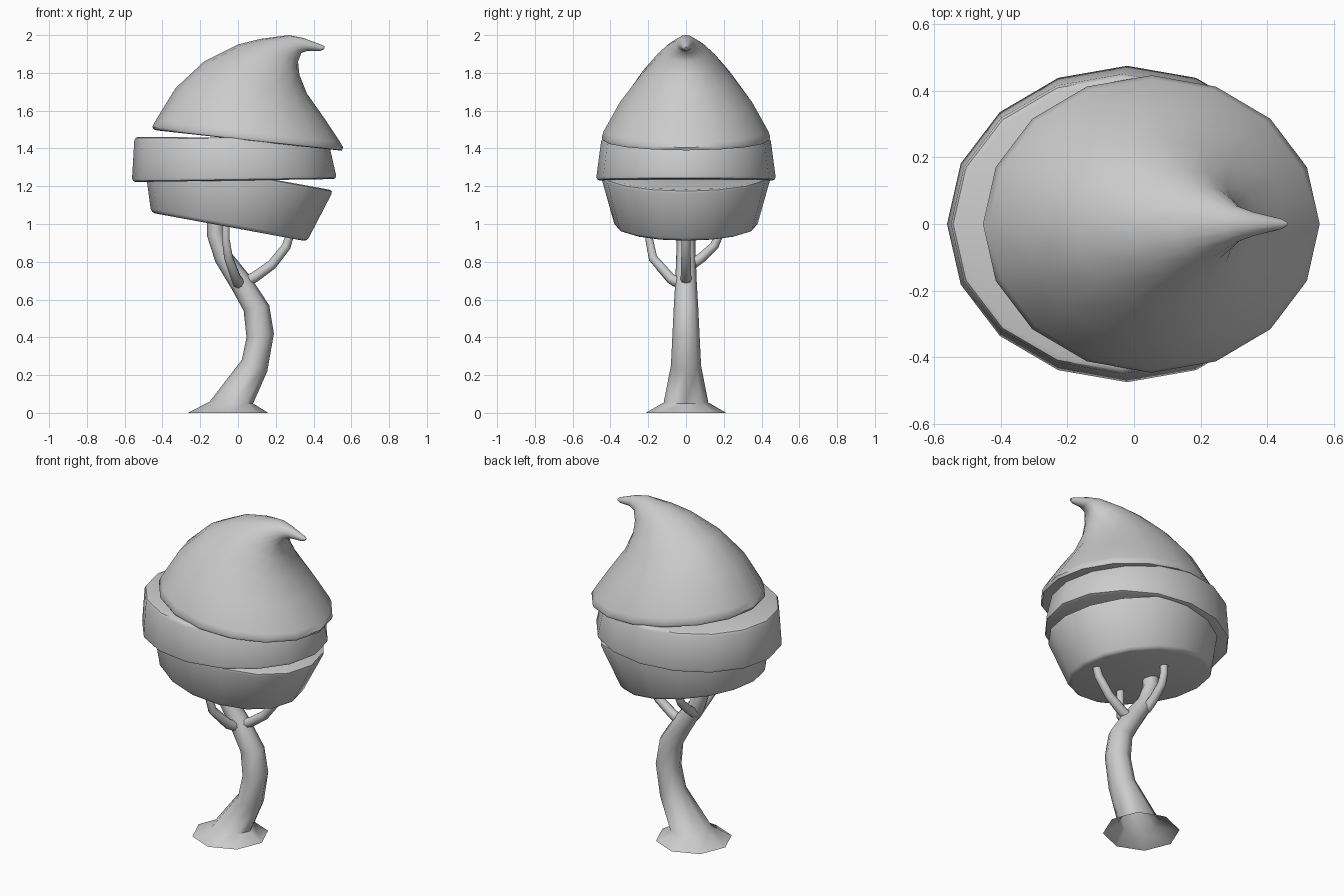
import bpy
import bmesh
from math import cos, sin, pi, radians

old = bpy.data.objects.get("Cube")
if old:
    bpy.data.objects.remove(old, do_unlink=True)

grey = bpy.data.materials.new("plain grey")
grey.use_nodes = True
COLOUR = (0.6, 0.6, 0.6, 1)
grey.diffuse_color = COLOUR
grey.node_tree.nodes["Principled BSDF"].inputs["Base Color"].default_value = COLOUR


def activate(obj):
    bpy.ops.object.select_all(action='DESELECT')
    obj.select_set(True)
    bpy.context.view_layer.objects.active = obj


def loft(name, rings, sides, smooth, bottom=True, bevel=0):
    """Skin tilted oval rings: left x, left z, right x, right z, half depth."""
    bm = bmesh.new()
    loops = []
    for xl, zl, xr, zr, depth in rings:
        loop = []
        for i in range(sides):
            a = 2 * pi * i / sides
            t = (1 + cos(a)) / 2
            loop.append(bm.verts.new((xl + (xr - xl) * t, depth * sin(a),
                                      zl + (zr - zl) * t)))
        loops.append(loop)
    for low, high in zip(loops, loops[1:]):
        for i in range(sides):
            j = (i + 1) % sides
            bm.faces.new((low[i], low[j], high[j], high[i]))
    if bottom:
        bm.faces.new(loops[0][::-1])
    bm.faces.new(loops[-1])
    mesh = bpy.data.meshes.new(name)
    bm.to_mesh(mesh)
    bm.free()
    mesh.materials.append(grey)
    obj = bpy.data.objects.new(name, mesh)
    bpy.context.collection.objects.link(obj)
    activate(obj)
    if bevel:
        mod = obj.modifiers.new("rounded rim", 'BEVEL')
        mod.width = bevel
        mod.segments = 2
        mod.limit_method = 'ANGLE'
        mod.angle_limit = radians(50)
        bpy.ops.object.modifier_apply(modifier=mod.name)
    bpy.ops.object.shade_smooth_by_angle(angle=radians(smooth))
    return obj


def branch(name, points):
    """Tapering bent tube through a few points: x, y, z, radius."""
    curve = bpy.data.curves.new(name, 'CURVE')
    curve.dimensions = '3D'
    curve.bevel_depth = 1
    curve.bevel_resolution = 2
    curve.use_fill_caps = True
    spline = curve.splines.new('POLY')
    spline.points.add(len(points) - 1)
    for p, (x, y, z, r) in zip(spline.points, points):
        p.co = (x, y, z, 1)
        p.radius = r
    curve.materials.append(grey)
    obj = bpy.data.objects.new(name, curve)
    bpy.context.collection.objects.link(obj)
    activate(obj)
    bpy.ops.object.convert(target='MESH')
    bpy.ops.object.shade_smooth_by_angle(angle=radians(65))


# Bent trunk with a flared foot
loft("trunk", [
    (-0.265, 0, 0.16, 0, 0.213),
    (-0.15, 0.06, 0.08, 0.05, 0.118),
    (0.02, 0.28, 0.155, 0.22, 0.08),
    (0.045, 0.40, 0.19, 0.42, 0.072),
    (0.03, 0.54, 0.165, 0.57, 0.065),
    (-0.03, 0.65, 0.06, 0.73, 0.057),
    (-0.12, 0.80, -0.03, 0.84, 0.052),
    (-0.165, 0.94, -0.075, 0.95, 0.048),
    (-0.165, 1.02, -0.075, 1.01, 0.046),
], 8, 75, bottom=False)

# Three branches holding the crown
branch("side_branch", [(0.03, 0, 0.69, 0.03), (0.09, 0, 0.72, 0.028),
                       (0.18, 0, 0.785, 0.026), (0.255, 0, 0.88, 0.024),
                       (0.28, 0, 0.96, 0.022)])
branch("front_branch", [(0.01, -0.02, 0.68, 0.032), (-0.01, -0.08, 0.71, 0.028),
                        (-0.05, -0.175, 0.82, 0.025), (-0.065, -0.195, 0.92, 0.022),
                        (-0.065, -0.195, 1.01, 0.022)])
branch("back_branch", [(-0.07, 0.02, 0.78, 0.03), (-0.075, 0.08, 0.82, 0.026),
                       (-0.075, 0.15, 0.885, 0.024), (-0.07, 0.175, 0.94, 0.022),
                       (-0.07, 0.175, 1.01, 0.022)])

# Crown: tilted cup, flat band and curled cap
loft("crown_cup", [(-0.46, 1.06, 0.365, 0.908, 0.375),
                   (-0.50, 1.36, 0.505, 1.178, 0.455)], 16, 40, bevel=0.02)
loft("crown_band", [(-0.562, 1.222, 0.524, 1.238, 0.477),
                    (-0.548, 1.462, 0.475, 1.452, 0.447)], 16, 40, bevel=0.02)
loft("crown_cap", [
    (-0.425, 1.495, 0.53, 1.39, 0.425),
    (-0.445, 1.50, 0.55, 1.39, 0.441),
    (-0.453, 1.515, 0.557, 1.405, 0.446),
    (-0.435, 1.55, 0.54, 1.435, 0.435),
    (-0.33, 1.72, 0.45, 1.57, 0.35),
    (-0.18, 1.86, 0.365, 1.69, 0.25),
    (0, 1.95, 0.325, 1.79, 0.163),
    (0.12, 1.98, 0.318, 1.86, 0.112),
    (0.27, 2.0, 0.335, 1.905, 0.056),
    (0.345, 1.985, 0.37, 1.917, 0.036),
    (0.445, 1.948, 0.435, 1.916, 0.016),
    (0.46, 1.938, 0.455, 1.924, 0.007),
], 16, 50)
